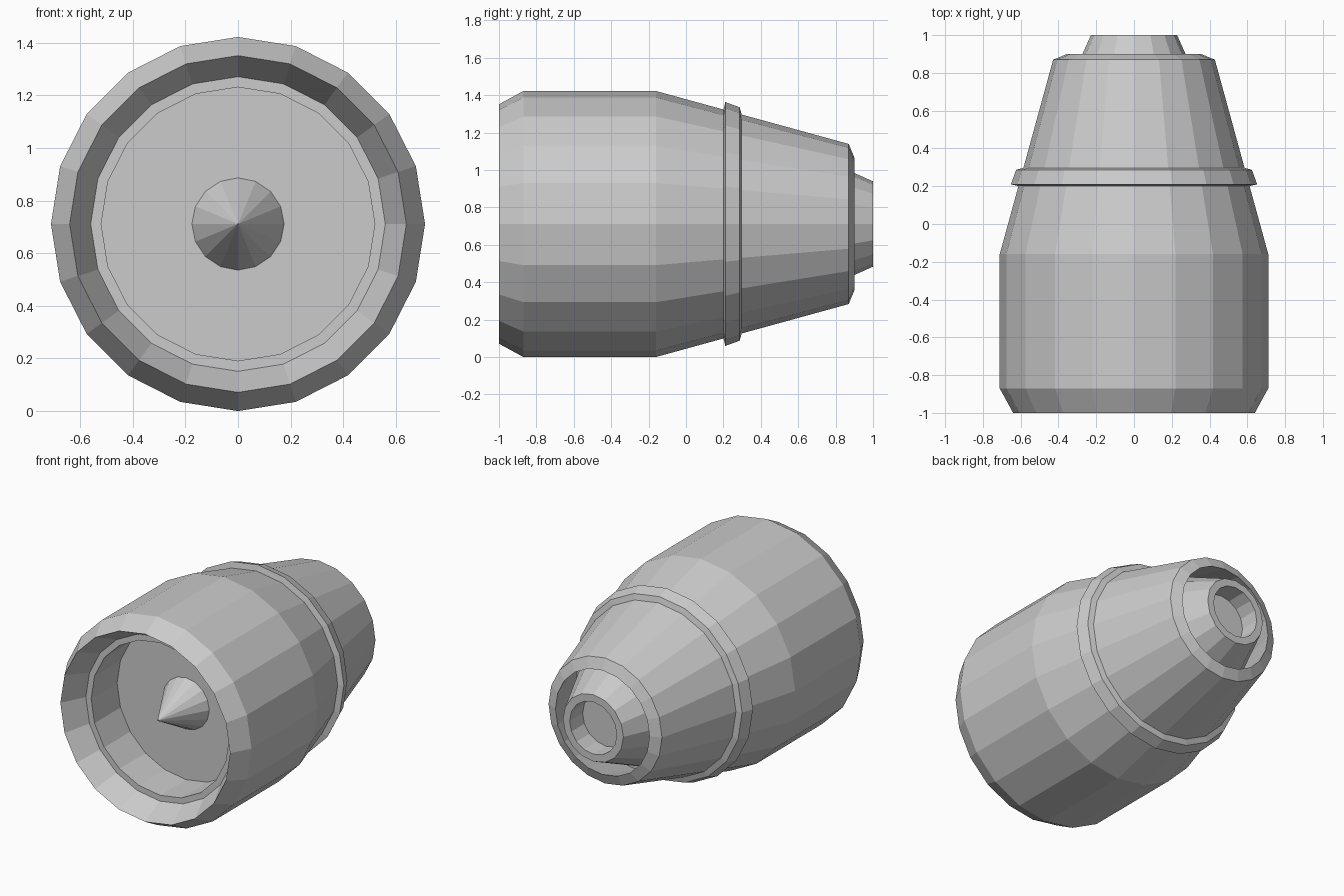
import bpy, bmesh, math

if "Cube" in bpy.data.objects:
    bpy.data.objects.remove(bpy.data.objects["Cube"])

CENTRE_Z = 0.711


def lathe(name, profile, sides, closed=False):
    """Spin (y, radius) points around the engine axis; flat shaded."""
    bm = bmesh.new()
    rings = []
    for y, r in profile:
        if r == 0:
            rings.append([bm.verts.new((0, y, CENTRE_Z))] * sides)
        else:
            angles = [math.tau * i / sides for i in range(sides)]
            rings.append([bm.verts.new((r * math.sin(a), y, CENTRE_Z + r * math.cos(a)))
                          for a in angles])
    pairs = list(zip(rings, rings[1:]))
    if closed:
        pairs.append((rings[-1], rings[0]))
    for a, b in pairs:
        for i in range(sides):
            j = (i + 1) % sides
            corners = list(dict.fromkeys((a[i], a[j], b[j], b[i])))
            bm.faces.new(corners)
    bmesh.ops.recalc_face_normals(bm, faces=bm.faces)
    mesh = bpy.data.meshes.new(name)
    bm.to_mesh(mesh)
    bm.free()
    obj = bpy.data.objects.new(name, mesh)
    bpy.context.collection.objects.link(obj)
    return obj


# Cowling: intake back wall, inner duct, lip, outer skin, rear opening, rear cavity
lathe("cowling", [
    (-0.56, 0), (-0.56, 0.52), (-0.84, 0.52), (-0.84, 0.56), (-1.0, 0.64),
    (-0.87, 0.711), (-0.16, 0.711), (0.87, 0.428), (0.90, 0.355),
    (0.55, 0.45), (0.55, 0)], 20)

# Raised band around the rear taper
lathe("clamp_band", [
    (0.198, 0.60), (0.21, 0.652), (0.287, 0.624), (0.299, 0.58)], 20, closed=True)

# Pointed spinner in the intake
lathe("spinner", [(-0.87, 0), (-0.55, 0.181), (-0.55, 0)], 16)

# Hollow exhaust nozzle
lathe("exhaust_nozzle", [
    (0.54, 0), (0.54, 0.435), (1.0, 0.228), (1.0, 0.178), (0.86, 0.178), (0.86, 0)], 16)
